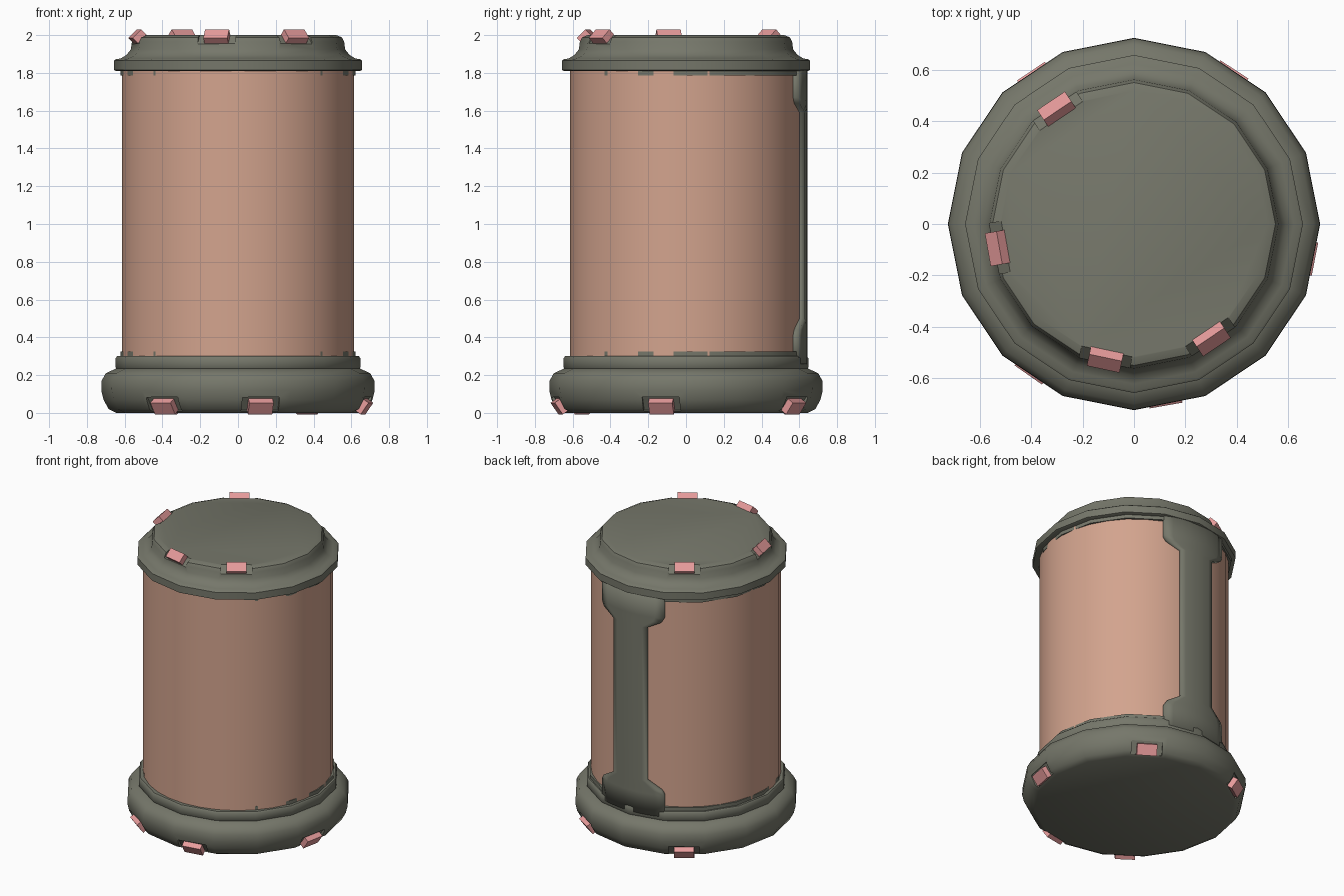
import bpy, bmesh
from math import sin, cos, pi, radians
from mathutils import Matrix

default = bpy.data.objects.get("Cube")
if default:
    bpy.data.objects.remove(default)


def material(name, rgb):
    m = bpy.data.materials.new(name)
    m.use_nodes = True
    m.diffuse_color = (*rgb, 1)
    m.node_tree.nodes["Principled BSDF"].inputs["Base Color"].default_value = (*rgb, 1)
    return m


grey = material("olive grey", (0.18, 0.185, 0.145))
tan = material("warm tan", (0.65, 0.37, 0.27))
pink = material("light pink", (0.80, 0.33, 0.33))


def finish(name, bm, mat):
    bmesh.ops.recalc_face_normals(bm, faces=bm.faces)
    mesh = bpy.data.meshes.new(name)
    bm.to_mesh(mesh)
    bm.free()
    ob = bpy.data.objects.new(name, mesh)
    bpy.context.collection.objects.link(ob)
    mesh.materials.append(mat)
    return ob


def smooth(ob, angle):
    bpy.ops.object.select_all(action='DESELECT')
    ob.select_set(True)
    bpy.context.view_layer.objects.active = ob
    bpy.ops.object.shade_smooth_by_angle(angle=radians(angle))


def lathe(name, profile, sides, mat, y=0):
    """Closed turned solid from (radius, height) pairs, bottom to top."""
    bm = bmesh.new()
    rings = [[bm.verts.new((r * cos(2 * pi * i / sides), r * sin(2 * pi * i / sides) + y, z))
              for i in range(sides)] for r, z in profile]
    for a, b in zip(rings, rings[1:]):
        for i in range(sides):
            j = (i + 1) % sides
            bm.faces.new((a[i], a[j], b[j], b[i]))
    bm.faces.new(rings[0])
    bm.faces.new(rings[-1])
    return finish(name, bm, mat)


def box(name, angle, radius, z, size, tilt, mat):
    """Box facing outward at a compass angle, tipped up or down."""
    bm = bmesh.new()
    place = (Matrix.Rotation(radians(angle), 4, 'Z') @ Matrix.Translation((radius, 0, z))
             @ Matrix.Rotation(radians(tilt), 4, 'Y') @ Matrix.Diagonal((*size, 1)))
    bmesh.ops.create_cube(bm, size=1, matrix=place)
    return finish(name, bm, mat)


def add_lights(part, label, angles, radius, z, tilt, height):
    """Notch the part's rim and seat a small pink light in each notch."""
    for k, angle in enumerate(angles, 1):
        cutter = box(f"{label}_notch_cutter_{k}", angle, radius, z,
                     (0.05, 0.20, height + 0.015), tilt, grey)
        cutter.hide_render = True
        cutter.hide_set(True)
        cut = part.modifiers.new("notch", 'BOOLEAN')
        cut.operation = 'DIFFERENCE'
        cut.object = cutter
        box(f"{label}_light_{k}", angle, radius - 0.015, z,
            (0.05, 0.13, height), tilt, pink)


# Tube body
body = lathe("body", [(0.613, 0.25), (0.613, 1.84)], 32, tan)
smooth(body, 40)

# Base and its collar
base = lathe("base", [(0.645, 0), (0.685, 0.02), (0.712, 0.07), (0.724, 0.12), (0.722, 0.17),
                      (0.70, 0.21), (0.645, 0.235), (0.60, 0.237)], 16, grey)
smooth(base, 40)
collar = lathe("base_collar", [(0.64, 0.23), (0.648, 0.24), (0.648, 0.29), (0.64, 0.30)], 16, grey)
smooth(collar, 40)

# Lid with overhanging rim
lid = lathe("lid", [(0.645, 1.81), (0.657, 1.815), (0.657, 1.865), (0.648, 1.872), (0.622, 1.876),
                    (0.59, 1.895), (0.567, 1.925), (0.562, 1.965), (0.55, 1.988), (0.52, 2.0)],
            16, grey)
smooth(lid, 40)

# Thin seams that just break through the tube beside the collars
for name, low, high in (("lower_seam", 0.28, 0.325), ("upper_seam", 1.785, 1.83)):
    smooth(lathe(name, [(0.622, low), (0.622, high)], 16, grey, y=0.012), 40)

# Curved back spine that flares at both ends
rows = [(0.26, 0.39), (0.41, 0.39), (0.44, 0.36), (0.50, 0.20),
        (1.59, 0.20), (1.64, 0.36), (1.67, 0.39), (1.85, 0.39)]
columns = 8
bm = bmesh.new()
grid = []
for z, half in rows:
    turns = [pi / 2 + half * (2 * i / columns - 1) for i in range(columns + 1)]
    grid.append([bm.verts.new((0.64 * cos(t), 0.64 * sin(t), z)) for t in turns])
for a, b in zip(grid, grid[1:]):
    for i in range(columns):
        bm.faces.new((a[i + 1], a[i], b[i], b[i + 1]))
spine = finish("back_spine", bm, grey)
# recalc on an open sheet may pick either side, so centre the shell instead
shell = spine.modifiers.new("thickness", 'SOLIDIFY')
shell.thickness = 0.05
shell.offset = 0
for v in spine.data.vertices:
    v.co.x *= 0.965
    v.co.y *= 0.965
smooth(spine, 40)

# Recessed pink lights around the base and the lid
add_lights(base, "base", (57, 124, 235, 280, 349), 0.69, 0.037, 35, 0.075)
add_lights(lid, "lid", (124, 190, 258, 304), 0.552, 1.99, -45, 0.065)
